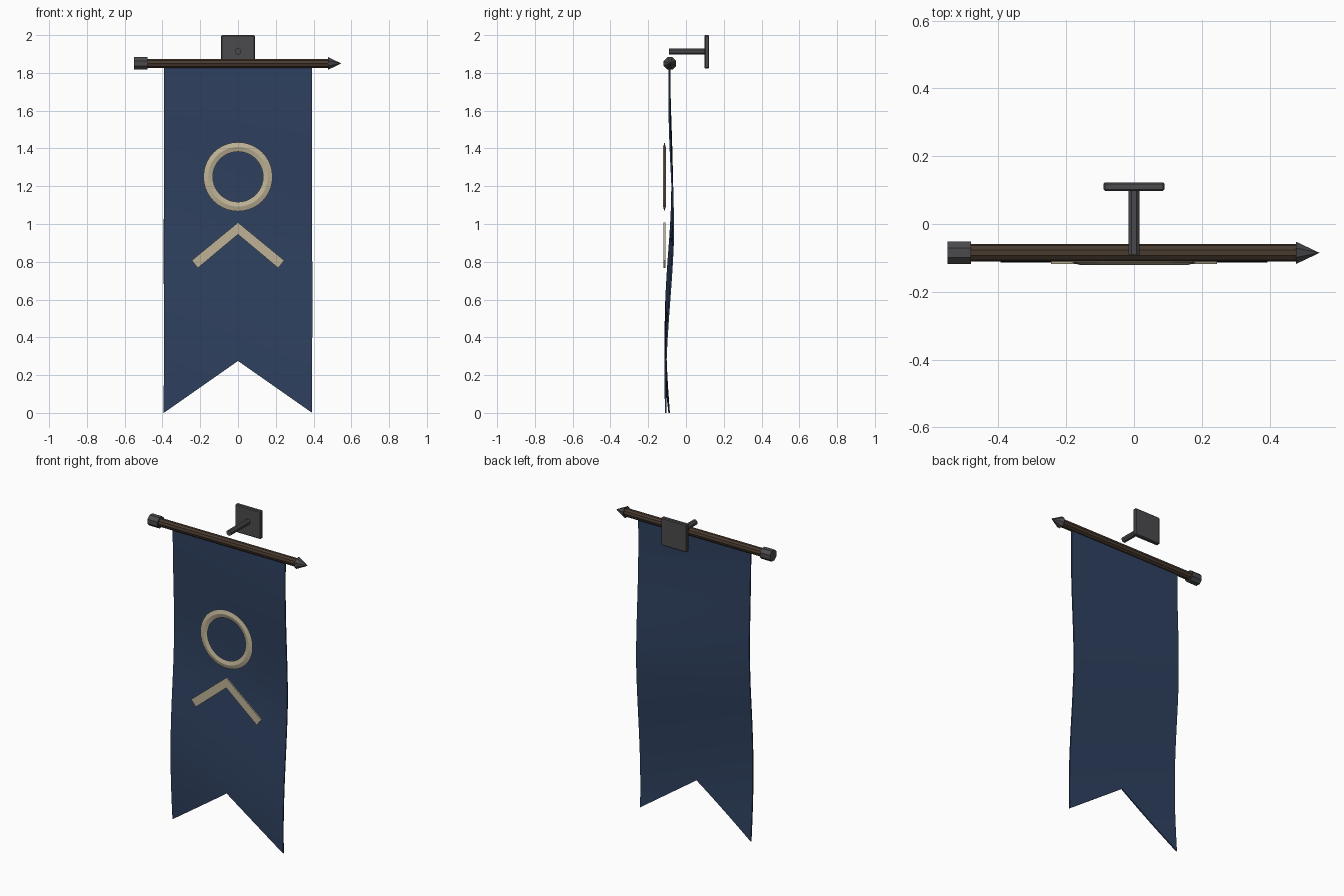
import bpy, bmesh, math
from mathutils import Matrix, Vector

if "Cube" in bpy.data.objects:
    bpy.data.objects.remove(bpy.data.objects["Cube"])


def material(name, rgb):
    m = bpy.data.materials.new(name)
    m.diffuse_color = (*rgb, 1)
    m.use_nodes = True
    m.node_tree.nodes["Principled BSDF"].inputs["Base Color"].default_value = m.diffuse_color
    return m


NAVY = material("navy cloth", (0.028, 0.052, 0.115))
CREAM = material("cream emblem", (0.52, 0.45, 0.31))
IRON = material("dark iron", (0.07, 0.07, 0.075))
WOOD = material("dark wood", (0.065, 0.042, 0.028))


def finish(name, bm, mat, smooth=False):
    bmesh.ops.recalc_face_normals(bm, faces=bm.faces)
    me = bpy.data.meshes.new(name)
    bm.to_mesh(me)
    bm.free()
    me.materials.append(mat)
    ob = bpy.data.objects.new(name, me)
    bpy.context.collection.objects.link(ob)
    for p in me.polygons:
        p.use_smooth = smooth
    return ob


def rod(name, a, b, r1, r2, sides, mat):
    """Cylinder or cone running from point a to point b."""
    a, b = Vector(a), Vector(b)
    d = b - a
    turn = d.to_track_quat('Z', 'Y').to_matrix().to_4x4()
    spin = Matrix.Rotation(math.pi / sides, 4, 'Z')
    bm = bmesh.new()
    bmesh.ops.create_cone(bm, cap_ends=True, segments=sides, radius1=r1, radius2=r2,
                          depth=d.length,
                          matrix=Matrix.Translation((a + b) / 2) @ turn @ spin)
    return finish(name, bm, mat)


ROD_Y, ROD_Z = -0.085, 1.85

# Pole with end cap and pointed finial
rod("pole", (-0.50, ROD_Y, ROD_Z), (0.48, ROD_Y, ROD_Z), 0.026, 0.026, 10, WOOD)
rod("pole_cap", (-0.55, ROD_Y, ROD_Z), (-0.48, ROD_Y, ROD_Z), 0.036, 0.036, 8, IRON)
rod("pole_finial", (0.477, ROD_Y, ROD_Z), (0.547, ROD_Y, ROD_Z), 0.036, 0.0, 8, IRON)

# Wall bracket: arm and bevelled plate
rod("bracket_arm", (0, -0.09, 1.913), (0, 0.10, 1.913), 0.018, 0.018, 8, IRON)
bm = bmesh.new()
bmesh.ops.create_cube(bm, size=1, matrix=Matrix.Translation((0, 0.11, 1.912))
                      @ Matrix.Diagonal((0.18, 0.026, 0.176, 1)))
bmesh.ops.bevel(bm, geom=bm.edges[:], offset=0.005, segments=1, affect='EDGES')
finish("wall_plate", bm, IRON)

# Swallow-tailed cloth, gently rippled
HALF, NX, NZ = 0.393, 12, 28
bm = bmesh.new()
grid = []
for i in range(NX + 1):
    x = HALF * (2 * i / NX - 1)
    low = 0.275 * (1 - abs(x) / HALF)
    column = []
    for j in range(NZ + 1):
        z = ROD_Z + (low - ROD_Z) * j / NZ
        t = 1 - z / ROD_Z
        wave = math.sin(2 * math.pi * t - 0.1 - 1.3 * (x + HALF))
        column.append(bm.verts.new((x, -0.087 + 0.022 * min(1, 2 * t) * wave, z)))
    grid.append(column)
for i in range(NX):
    for j in range(NZ):
        bm.faces.new((grid[i][j], grid[i][j + 1], grid[i + 1][j + 1], grid[i + 1][j]))
cloth = finish("cloth", bm, NAVY, True)
solid = cloth.modifiers.new("thickness", 'SOLIDIFY')
solid.thickness = 0.008
solid.offset = 0
bpy.context.view_layer.objects.active = cloth
cloth.select_set(True)
bpy.ops.object.modifier_apply(modifier="thickness")
bpy.ops.object.shade_smooth_by_angle(angle=math.radians(35))

# Ring emblem with a diamond cross-section
bm = bmesh.new()
SEG = 40
profile = [(0.183, 0), (0.158, -0.007), (0.133, 0), (0.158, 0.007)]
loops = []
for k in range(SEG):
    a = 2 * math.pi * k / SEG
    loops.append([bm.verts.new((r * math.cos(a), -0.114 + y, 1.25 + r * math.sin(a)))
                  for r, y in profile])
for k in range(SEG):
    p, q = loops[k], loops[(k + 1) % SEG]
    for n in range(4):
        m = (n + 1) % 4
        bm.faces.new((p[n], p[m], q[m], q[n]))
finish("ring_emblem", bm, CREAM)

# Chevron emblem under the ring
bm = bmesh.new()
half = [(0, 1.008), (0.245, 0.807), (0.213, 0.767), (0, 0.945)]
for s in (-1, 1):
    f = bm.faces.new([bm.verts.new((s * x, -0.118, z)) for x, z in half])
    ext = bmesh.ops.extrude_face_region(bm, geom=[f], use_keep_orig=True)
    bmesh.ops.translate(bm, vec=(0, 0.009, 0),
                        verts=[v for v in ext["geom"] if isinstance(v, bmesh.types.BMVert)])
# Weld the two halves and drop the hidden walls on the centre line
bmesh.ops.remove_doubles(bm, verts=bm.verts[:], dist=1e-5)
inner = [f for f in bm.faces if all(abs(v.co.x) < 1e-5 for v in f.verts)]
bmesh.ops.delete(bm, geom=inner, context='FACES_ONLY')
finish("chevron_emblem", bm, CREAM)
